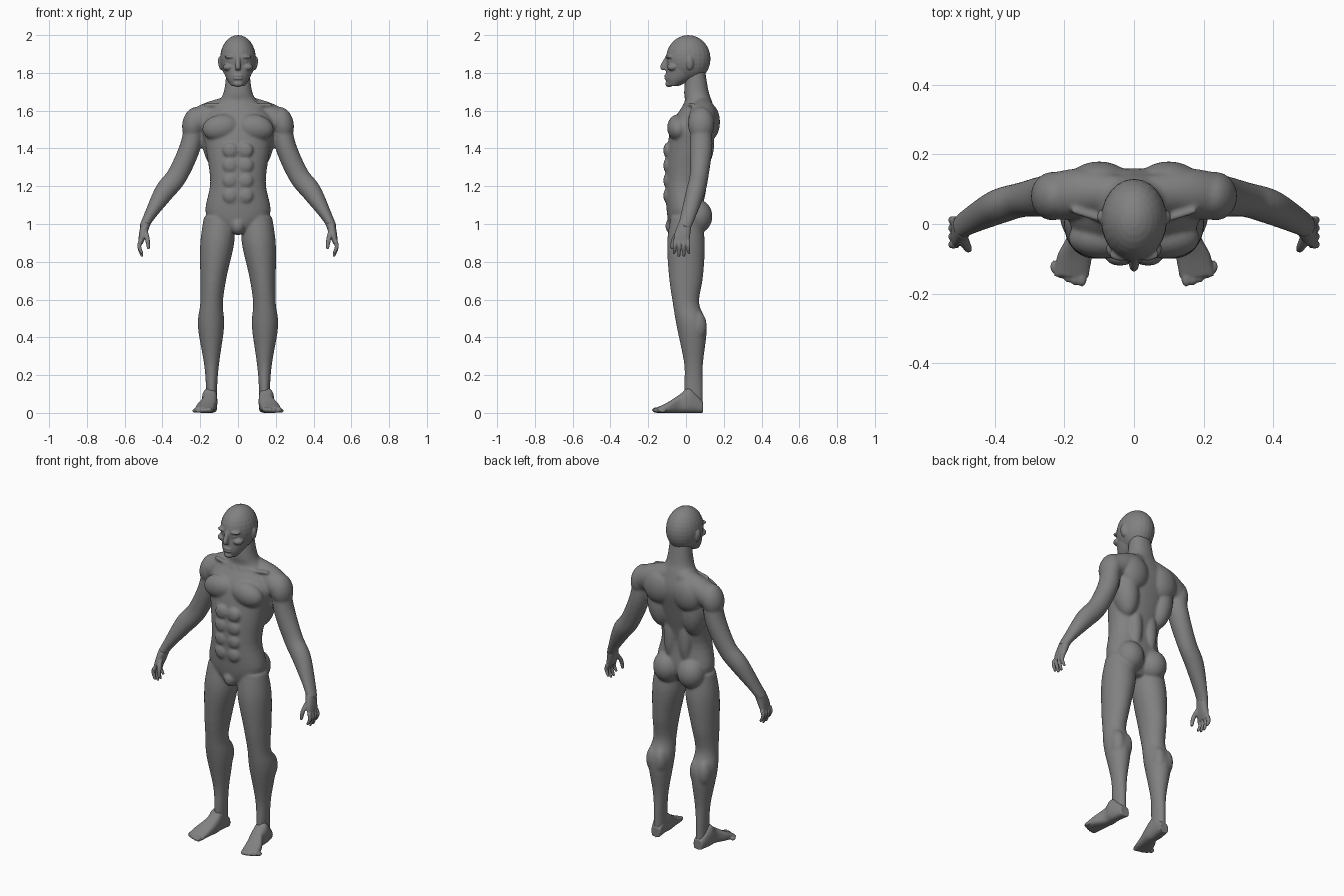
import bpy
import bmesh
import math
from mathutils import Vector, Matrix

default_cube = bpy.data.objects.get("Cube")
if default_cube:
    bpy.data.objects.remove(default_cube, do_unlink=True)

X_AXIS, Y_AXIS, Z_AXIS = Matrix.Identity(3)
LEVEL = (X_AXIS, Y_AXIS)
UPRIGHT = (X_AXIS, Z_AXIS)
MIDDLE = (1,)
PAIR = (1, -1)

skin = bpy.data.materials.new("grey_skin")
skin.use_nodes = True
grey = (.22, .22, .22, 1)
skin.diffuse_color = grey
skin.node_tree.nodes["Principled BSDF"].inputs["Base Color"].default_value = grey


def smooth_rows(rows, steps=5):
    """Interpolate the section rows with smooth cubic curves."""
    rows = [Vector(row) for row in rows]
    result = []
    for i in range(len(rows) - 1):
        start, end = rows[i], rows[i + 1]
        leaving = (end - rows[max(i - 1, 0)]) / 2
        arriving = (rows[min(i + 2, len(rows) - 1)] - start) / 2
        for step in range(steps):
            t = step / steps
            ease = t * t * (3 - 2 * t)
            result.append(start.lerp(end, ease)
                          + leaving * (t * (1 - t) ** 2)
                          - arriving * (t * t * (1 - t)))
    return result + [rows[-1]]


def loft(bm, rows, axes=None, power=1, sides=PAIR, count=28):
    """Skin sections (x, y, z, radius_u, radius_v); without axes they follow the path."""
    rows = smooth_rows(rows)
    centres = [row.to_3d() if len(row) == 3 else Vector(row[:3]) for row in rows]
    last = len(rows) - 1
    for side in sides:
        rings = []
        for i, (centre, row) in enumerate(zip(centres, rows)):
            if axes:
                u, v = axes
            else:
                tangent = centres[min(i + 1, last)] - centres[max(i - 1, 0)]
                u = Y_AXIS.cross(tangent).normalized()
                v = tangent.cross(u).normalized()
            ring = []
            for k in range(count):
                angle = math.tau * k / count
                cosine, sine = math.cos(angle), math.sin(angle)
                point = (centre
                         + u * row[3] * math.copysign(abs(cosine) ** power, cosine)
                         + v * row[4] * math.copysign(abs(sine) ** power, sine))
                point.x *= side
                ring.append(bm.verts.new(point))
            rings.append(ring)
        for lower, upper in zip(rings, rings[1:]):
            for k in range(count):
                following = (k + 1) % count
                bm.faces.new((lower[k], lower[following], upper[following], upper[k]))
        bm.faces.new(rings[0])
        bm.faces.new(rings[-1])


def ball(bm, centre, radii, lean=0):
    """Ellipsoid, leaning sideways in degrees, mirrored when off the middle."""
    for side in PAIR if centre[0] else MIDDLE:
        place = Matrix.Translation((centre[0] * side, centre[1], centre[2]))
        turn = Matrix.Rotation(math.radians(lean * side), 4, 'Y')
        scale = Matrix.Diagonal((*radii, 1))
        bmesh.ops.create_uvsphere(bm, u_segments=24, v_segments=16, radius=1,
                                  matrix=place @ turn @ scale)


def stack(rows):
    """Turn (z, half width, front y, back y) into loft sections."""
    return [(0, (front + back) / 2, z, width, (back - front) / 2)
            for z, width, front, back in rows]


def finish(bm, name, voxel, rounds):
    """Fuse the overlapping forms into one smooth skin."""
    bmesh.ops.recalc_face_normals(bm, faces=bm.faces)
    mesh = bpy.data.meshes.new(name)
    bm.to_mesh(mesh)
    bm.free()
    mesh.materials.append(skin)
    mesh.polygons.foreach_set("use_smooth", [True] * len(mesh.polygons))
    part = bpy.data.objects.new(name, mesh)
    bpy.context.collection.objects.link(part)
    fuse = part.modifiers.new("fuse", 'REMESH')
    fuse.mode = 'VOXEL'
    fuse.voxel_size = voxel
    fuse.use_smooth_shade = True
    soften = part.modifiers.new("soften", 'SMOOTH')
    soften.factor = .5
    soften.iterations = rounds


# Torso and neck
body = bmesh.new()
torso_sections = stack([
    (.96, .06, -.08, .05), (1.05, .17, -.1, .1), (1.22, .147, -.11, .09),
    (1.4, .17, -.1, .13), (1.54, .19, -.07, .16), (1.64, .11, -.01, .14),
    (1.7, .075, -.01, .12), (1.82, .06, 0, .1)])
loft(body, torso_sections, axes=LEVEL, power=.9, sides=MIDDLE, count=40)

# Chest, shoulder blades, flanks, loins, buttocks and crotch
ball(body, (.09, -.04, 1.51), radii=(.1, .06, .07), lean=10)
ball(body, (.1, .12, 1.54), radii=(.09, .06, .1))
ball(body, (.12, .07, 1.43), radii=(.07, .08, .15), lean=8)
ball(body, (.05, .07, 1.24), radii=(.04, .04, .15))
ball(body, (.08, .06, 1.04), radii=(.08, .08, .09))
ball(body, (0, -.06, .99), radii=(.04, .05, .05))

# Belly muscles in two columns
for level in range(4):
    ball(body, (.04, -.1, 1.15 + level * .08), radii=(.04, .02, .04))

# Trapezius and collar bones
loft(body, [(.04, .09, 1.63, .05, .05), (.14, .09, 1.58, .07, .07),
            (.22, .08, 1.54, .07, .07)])
loft(body, [(.02, -.01, 1.63, .01, .01), (.18, .04, 1.63, .01, .01)],
     axes=(Y_AXIS, Z_AXIS), count=12)

# Arms with rounded shoulders
loft(body, [
    (.23, .08, 1.57, .05, .05), (.25, .08, 1.42, .055, .06),
    (.32, .07, 1.26, .055, .05), (.39, .05, 1.17, .053, .05),
    (.47, .01, 1.04, .03, .04), (.5, -.01, .98, .025, .035)])
ball(body, (.235, .08, 1.53), radii=(.06, .07, .09), lean=-12)

# Legs with knee caps and calves
loft(body, [
    (.1, 0, 1.04, .08, .08), (.11, 0, .9, .09, .1), (.13, 0, .72, .07, .09),
    (.14, 0, .58, .06, .07), (.143, .03, .46, .07, .08), (.14, .04, .26, .04, .05),
    (.14, .04, .14, .03, .05), (.14, .04, .03, .03, .05)], axes=LEVEL)
ball(body, (.14, -.04, .58), radii=(.03, .03, .04))
for calf in (.12, .17):
    ball(body, (calf, .06, .46), radii=(.04, .05, .08))
finish(body, "body", voxel=.0065, rounds=10)

# Feet with toes
feet = bmesh.new()
foot_sections = [(.14, .09, .03, .06), (.15, .02, .04, .13), (.15, -.03, .04, .1),
                 (.17, -.09, .05, .06), (.18, -.15, .05, .03)]
loft(feet, [(x, y, top / 2, width, top / 2) for x, y, width, top in foot_sections],
     axes=UPRIGHT, power=.75)
for toe in range(5):
    size = .015 - toe * .001
    ball(feet, (.15 + toe * .02, -.155 + toe * toe * .002, size),
         radii=(size, size * 1.7, size))
finish(feet, "feet", voxel=.005, rounds=4)

# Hands: palm, four fingers and a thumb
hands = bmesh.new()
loft(hands, [(.49, -.005, 1, .025, .035), (.505, -.02, .94, .02, .042),
             (.516, -.024, .9, .012, .042)], power=.85)
for finger in range(4):
    offset = finger - 1.5
    root = -.024 + offset * .0235
    tip = .825 + offset * offset * .008
    loft(hands, [(.515, root, .91, .012, .012), (.523, root, .88, .011, .011),
                 (.507, root + offset * .003, tip, .007, .007)], count=12)
loft(hands, [(.495, -.03, .975, .015, .015), (.48, -.065, .92, .013, .013),
             (.474, -.074, .868, .008, .008)], axes=LEVEL, count=12)
finish(hands, "hands", voxel=.004, rounds=3)

# Skull and jaw
head = bmesh.new()
ball(head, (0, .012, 1.875), radii=(.095, .118, .125))
jaw_sections = stack([(1.73, .035, -.095, -.04), (1.77, .062, -.108, .04),
                      (1.83, .082, -.104, .1), (1.9, .09, -.1, .11)])
loft(head, jaw_sections, axes=LEVEL, sides=MIDDLE)

# Brows, eyes and cheekbones
ball(head, (.037, -.086, 1.885), radii=(.035, .02, .01))
ball(head, (.036, -.082, 1.86), radii=(.016, .014, .01))
ball(head, (.05, -.07, 1.83), radii=(.03, .03, .02))

# Nose, lips, chin and ears
loft(head, [(0, -.095, 1.89, .012, .012), (0, -.117, 1.835, .014, .02),
            (0, -.114, 1.815, .013, .014)], axes=LEVEL, sides=MIDDLE)
for lip in (1.784, 1.771):
    ball(head, (0, -.103, lip), radii=(.027, .013, .007))
ball(head, (0, -.09, 1.742), radii=(.027, .02, .017))
ball(head, (.093, .02, 1.85), radii=(.012, .02, .036), lean=8)
finish(head, "head", voxel=.0045, rounds=3)
